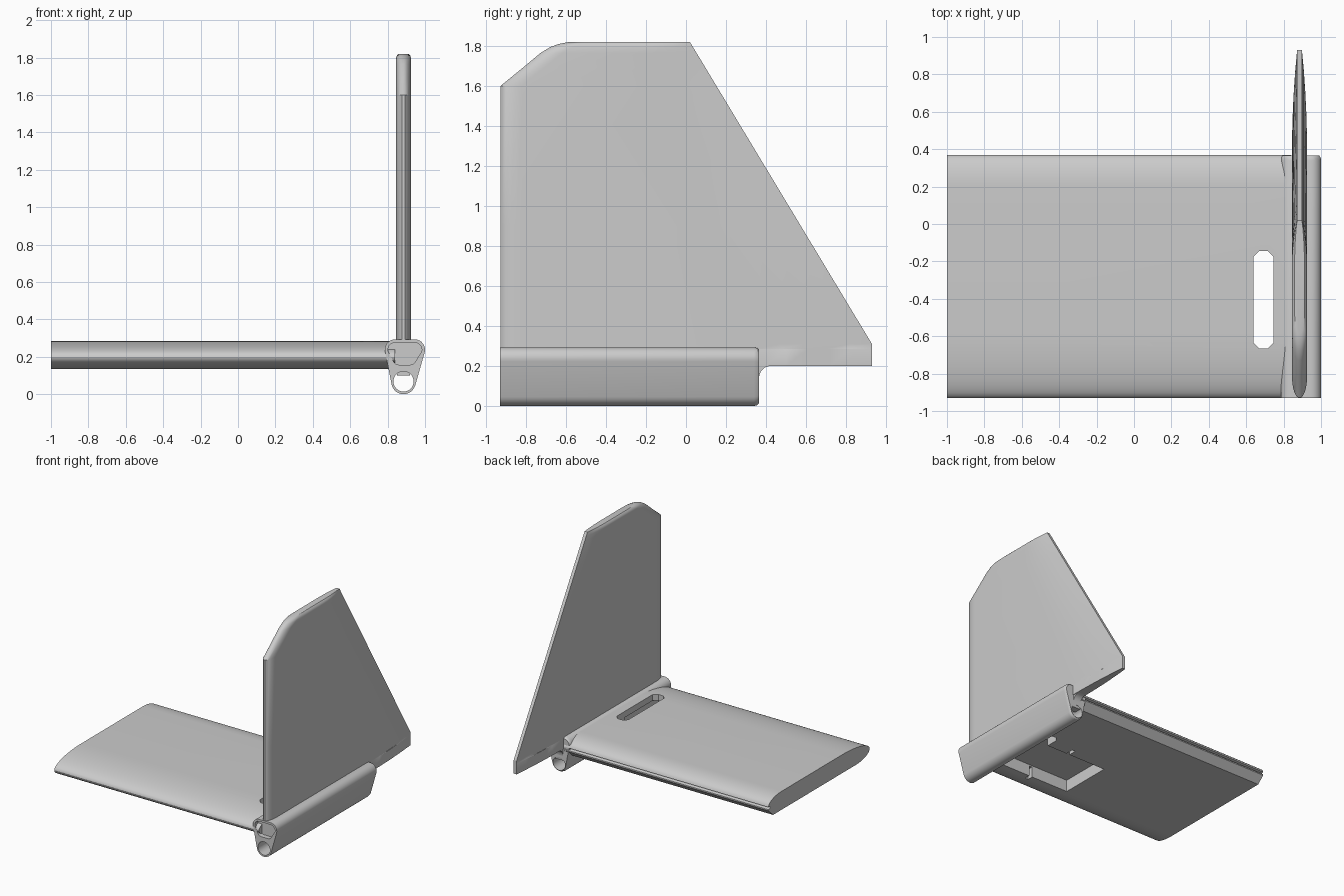
import bpy, bmesh, math

if "Cube" in bpy.data.objects:
    bpy.data.objects.remove(bpy.data.objects["Cube"])

GREY = bpy.data.materials.new("plain grey")
GREY.diffuse_color = (0.6, 0.6, 0.6, 1)
GREY.use_nodes = True
GREY.node_tree.nodes["Principled BSDF"].inputs["Base Color"].default_value = GREY.diffuse_color
FIN_X = 0.885


def loft(name, rings):
    """Skin matching rings of points and cap both ends."""
    bm = bmesh.new()
    loops = [[bm.verts.new(p) for p in r] for r in rings]
    n = len(loops[0])
    for a, b in zip(loops, loops[1:]):
        for i in range(n):
            j = (i + 1) % n
            bm.faces.new((a[i], a[j], b[j], b[i]))
    bm.faces.new(loops[0])
    bm.faces.new(loops[-1])
    bmesh.ops.recalc_face_normals(bm, faces=bm.faces)
    me = bpy.data.meshes.new(name)
    bm.to_mesh(me)
    bm.free()
    ob = bpy.data.objects.new(name, me)
    bpy.context.collection.objects.link(ob)
    me.materials.append(GREY)
    return ob


def prism(name, outline, axis, lo, hi):
    """Extrude a 2D outline along x, y or z."""
    place = {"x": lambda a, b, t: (t, a, b),
             "y": lambda a, b, t: (a, t, b),
             "z": lambda a, b, t: (a, b, t)}[axis]
    return loft(name, [[place(a, b, t) for a, b in outline] for t in (lo, hi)])


def arc(cx, cy, rx, ry, a0, a1, n):
    return [(cx + rx * math.cos(math.radians(a0 + (a1 - a0) * i / n)),
             cy + ry * math.sin(math.radians(a0 + (a1 - a0) * i / n)))
            for i in range(n + 1)]


def rect(x0, y0, x1, y1):
    return [(x0, y0), (x1, y0), (x1, y1), (x0, y1)]


def cut(ob, *cutters):
    for c in cutters:
        m = ob.modifiers.new("cut", "BOOLEAN")
        m.object, m.operation, m.solver = c, "DIFFERENCE", "EXACT"
        bpy.context.view_layer.objects.active = ob
        bpy.ops.object.modifier_apply(modifier=m.name)
        bpy.data.objects.remove(c)


def smooth(ob, angle=30):
    bpy.ops.object.select_all(action="DESELECT")
    ob.select_set(True)
    bpy.context.view_layer.objects.active = ob
    bpy.ops.object.shade_smooth_by_angle(angle=math.radians(angle))


# Wing panel: rounded nose, flat middle, grooved rear edge
section = (arc(-0.58, 0.2, 0.35, 0.085, 90, 180, 12)
           + arc(-0.75, 0.2, 0.18, 0.065, 180, 270, 8)[1:]
           + [(0.31, 0.135), (0.37, 0.19), (0.37, 0.2), (0.335, 0.21), (0.37, 0.22)]
           + arc(0.2, 0.22, 0.17, 0.065, 15, 90, 6))
wing = prism("wing_panel", section, "x", -1.0, 0.84)
slot = [(0.67, -0.665), (0.715, -0.665), (0.745, -0.635), (0.745, -0.175),
        (0.715, -0.145), (0.67, -0.145), (0.64, -0.175), (0.64, -0.635)]
cut(wing,
    prism("slot_cutter", slot, "z", 0.0, 0.4),
    prism("bay_cutter", rect(0.07, -0.73, 0.76, -0.28), "z", 0.1, 0.235),
    prism("tab_cutter", rect(0.42, -0.78, 0.45, -0.21), "z", 0.1, 0.225))
smooth(wing)

# Mount: teardrop rail with softened ends, tube bore and front recess
teardrop = (arc(0.945, 0.238, 0.055, 0.055, -17, 90, 8)
            + arc(0.84, 0.238, 0.055, 0.055, 90, 197, 8)
            + arc(FIN_X, 0.065, 0.065, 0.065, 197, 343, 12))


def shrunk(t, s):
    return [(0.89 + (x - 0.89) * s, t, 0.16 + (z - 0.16) * s) for x, z in teardrop]


mount = loft("mount_rail", [shrunk(-0.93, 1), shrunk(0.34, 1), shrunk(0.355, 0.98),
                            shrunk(0.365, 0.92)])
recess = (arc(0.945, 0.238, 0.038, 0.038, -17, 90, 6)
          + arc(0.84, 0.238, 0.038, 0.038, 90, 197, 6)
          + arc(0.86, 0.19, 0.033, 0.033, 197, 270, 4)
          + arc(0.92, 0.19, 0.033, 0.033, 270, 343, 4))
cut(mount,
    prism("bore_cutter", arc(FIN_X, 0.068, 0.054, 0.054, 0, 348.75, 31), "y", -1.1, 0.6),
    prism("recess_cutter", recess, "y", -1.1, -0.89))
smooth(mount)


# Fin: stacked streamlined sections, thin at the trailing edge
def fin_ring(z, front, back, half):
    nose, tail = 0.11, 0.28 * (back - front) + 0.05
    side = [(half * math.sin(math.radians(a)), front + nose * (1 - math.cos(math.radians(a))))
            for a in range(10, 91, 16)]
    side += [(half - max(half - 0.013, 0) * t * t, back - tail + tail * t)
             for t in (0, 0.2, 0.4, 0.6, 0.8, 1)]
    return ([(FIN_X + x, y, z) for x, y in side]
            + [(FIN_X - x, y, z) for x, y in reversed(side)])


def trailing(z):
    return 0.93 if z < 0.31 else 0.93 - (z - 0.31) * 0.91 / 1.51


levels = [(0.2, -0.8), (0.284, -0.8), (0.285, -0.93), (0.31, -0.93), (0.9, -0.93),
          (1.6, -0.93), (1.69, -0.82), (1.765, -0.73), (1.795, -0.68), (1.81, -0.64)]
rings = [fin_ring(z, f, trailing(z), 0.04) for z, f in levels]
rings[-1] = fin_ring(1.81, -0.64, trailing(1.81), 0.036)
rings.append(fin_ring(1.82, -0.59, 0.02, 0.026))
smooth(loft("fin", rings))

# Curved web joining the mount's rear end to the fin underside
web = [(0.3, 0.21), (0.3, 0.1), (0.36, 0.1)] + arc(0.425, 0.14, 0.06, 0.06, 180, 90, 6)
web += [(0.43, 0.21)]
smooth(prism("rear_web", web, "x", FIN_X - 0.035, FIN_X + 0.035))
